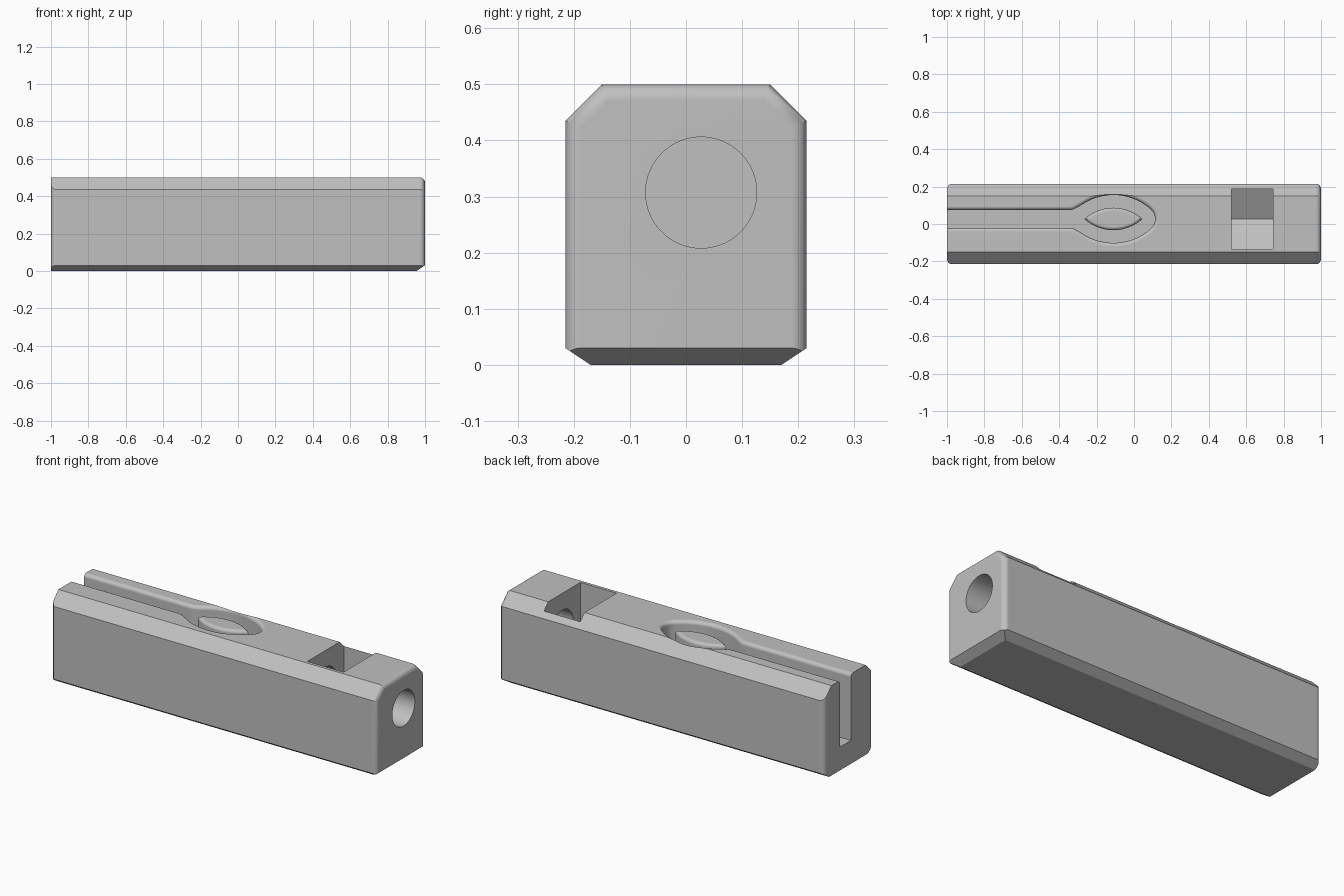
import bpy, bmesh
from math import sin, cos, pi, sqrt, radians
from mathutils import Vector

cube = bpy.data.objects.get("Cube")
if cube:
    bpy.data.objects.remove(cube, do_unlink=True)

# Material
grey = bpy.data.materials.new("plain_grey")
grey.use_nodes = True
GREY = (0.53, 0.53, 0.53, 1)
grey.diffuse_color = GREY
grey.node_tree.nodes["Principled BSDF"].inputs["Base Color"].default_value = GREY

HALF_W, TOP, CHAMFER, ROUND = 0.215, 0.5, 0.065, 0.028
AXIS_Y, AXIS_Z = 0.027, 0.307          # bolt axis, shared by slot and pocket
FLOOR = 0.13
LENS_X, LENS_L, LENS_H, GAP = -0.11, 0.155, 0.06, 0.068
LENS_R = (LENS_L ** 2 + LENS_H ** 2) / (2 * LENS_H)


def loft(rings):
    """Closed solid skinned through equal-length rings of points."""
    bm = bmesh.new()
    loops = [[bm.verts.new(p) for p in ring] for ring in rings]
    for a, b in zip(loops, loops[1:]):
        for i in range(len(a)):
            j = (i + 1) % len(a)
            bm.faces.new((a[i], a[j], b[j], b[i]))
    bm.faces.new(loops[0])
    bm.faces.new(loops[-1])
    bmesh.ops.recalc_face_normals(bm, faces=bm.faces)
    return bm


def make_object(name, bm):
    mesh = bpy.data.meshes.new(name)
    bm.to_mesh(mesh)
    bm.free()
    mesh.materials.append(grey)
    obj = bpy.data.objects.new(name, mesh)
    bpy.context.collection.objects.link(obj)
    return obj


def activate(obj):
    bpy.ops.object.select_all(action='DESELECT')
    obj.select_set(True)
    bpy.context.view_layer.objects.active = obj


def cut(obj, cutter):
    cutter.hide_render = True
    mod = obj.modifiers.new("cut", 'BOOLEAN')
    mod.operation, mod.solver, mod.object = 'DIFFERENCE', 'EXACT', cutter
    activate(obj)
    bpy.ops.object.modifier_apply(modifier=mod.name)
    bpy.data.objects.remove(cutter, do_unlink=True)


def smooth(obj):
    activate(obj)
    bpy.ops.object.shade_smooth_by_angle(angle=radians(28))
    mod = obj.modifiers.new("flat_faces", 'WEIGHTED_NORMAL')
    mod.keep_sharp = True


def along_x(outline, x0, x1):
    return loft([[(x, y, z) for y, z in outline] for x in (x0, x1)])


# Body: chamfered bar, rounded at the ends
half = [(HALF_W, 0), (HALF_W, TOP - CHAMFER), (HALF_W - CHAMFER, TOP)]
bm = along_x(half + [(-y, z) for y, z in reversed(half)], -1, 1)


def is_rounded(edge):
    a, b = (v.co for v in edge.verts)
    if abs(a.x - b.x) > 0.01 or max(a.z, b.z) < 0.01:
        return False
    upright = abs(a.y - b.y) < 0.001
    return a.x > 0 or upright


bmesh.ops.bevel(bm, geom=[e for e in bm.edges if is_rounded(e)], offset=ROUND,
                segments=6, profile=0.5, affect='EDGES', clamp_overlap=True)

# Bottom chamfers on both sides and the right end
for point, normal in (((0, HALF_W, 0.03), (0, 0.03, -0.045)),
                      ((0, -HALF_W, 0.03), (0, -0.03, -0.045)),
                      ((1, 0, 0.03), (0.03, 0, -0.045))):
    res = bmesh.ops.bisect_plane(bm, geom=bm.verts[:] + bm.edges[:] + bm.faces[:],
                                 plane_co=point, plane_no=Vector(normal).normalized(),
                                 clear_outer=True)
    edges = [g for g in res["geom_cut"] if isinstance(g, bmesh.types.BMEdge)]
    bmesh.ops.holes_fill(bm, edges=[e for e in edges if e.is_boundary], sides=0)
bmesh.ops.recalc_face_normals(bm, faces=bm.faces)
body = make_object("body", bm)


# Slot widening into a rounded pocket, with a filleted rim
def half_width(u):
    r = LENS_R + GAP
    if abs(u) < LENS_L * r / LENS_R:
        w = sqrt(r * r - u * u) - (LENS_R - LENS_H)
    else:
        w = sqrt(max(GAP ** 2 - (abs(u) - LENS_L) ** 2, 0))
    if u > 0:
        return w
    slot, k = 0.048, 0.035
    h = max(k - abs(w - slot), 0) / k
    return max(w, slot) + h * h * k / 4


tip, n = LENS_L + GAP, 48
us = [-0.32 + (tip + 0.32) * sin(pi / 2 * i / n) for i in range(n)]
upper = [Vector((-1.1, half_width(-0.32)))]
upper += [Vector((LENS_X + u, half_width(u))) for u in us]
outline = upper + [Vector((LENS_X + tip, 0))]
outline += [Vector((p.x, -p.y)) for p in reversed(upper)]


def offset_outline(d):
    pts = []
    for i, p in enumerate(outline):
        a = outline[max(i - 1, 0)]
        b = outline[min(i + 1, len(outline) - 1)]
        t = (b - a).normalized()
        pts.append(p + Vector((-t.y, t.x)) * d)
    return pts


RIM = 0.02
layers = [(0, FLOOR)]
layers += [(RIM * (1 - cos(a)), TOP - RIM + RIM * sin(a))
           for a in (pi / 2 * i / 6 for i in range(7))]
layers.append((RIM, TOP + 0.1))
slot = make_object("slot_cutter", loft(
    [[(p.x, p.y + AXIS_Y, z) for p in offset_outline(d)] for d, z in layers]))
cut(body, slot)

# Nut pocket: open-topped hexagon with a point at the bottom
NUT = 0.16
rise = NUT / sqrt(3)
nut = [(0, -2 * rise), (NUT, -rise), (NUT, 0.3), (-NUT, 0.3), (-NUT, -rise)]
cut(body, make_object("nut_cutter", along_x(
    [(AXIS_Y + y, AXIS_Z + z) for y, z in nut], 0.52, 0.743)))

# Bolt hole from the right end, through the nut pocket
circle = [(AXIS_Y + 0.099 * cos(2 * pi * i / 64), AXIS_Z + 0.099 * sin(2 * pi * i / 64))
          for i in range(64)]
cut(body, make_object("bolt_hole_cutter", along_x(circle, 0.25, 1.1)))
smooth(body)


# Lens-shaped post standing in the pocket, with a rounded top
def lens(inset, z, steps=20):
    r, drop = LENS_R - inset, LENS_R - LENS_H
    length = sqrt(r * r - drop * drop)
    xs = [-length * cos(pi * i / steps) for i in range(steps + 1)]
    ys = [max(sqrt(max(r * r - x * x, 0)) - drop, 0) for x in xs]
    side = list(zip(xs, ys))
    ring = side + [(x, -y) for x, y in reversed(side[1:-1])]
    return [(LENS_X + x, AXIS_Y + y, z) for x, y in ring]


POST_TOP, EDGE = 0.483, 0.018
rings = [lens(0, FLOOR - 0.01)]
rings += [lens(EDGE * (1 - cos(a)), POST_TOP - EDGE + EDGE * sin(a))
          for a in (pi / 2 * i / 5 for i in range(6))]
smooth(make_object("lens_post", loft(rings)))
